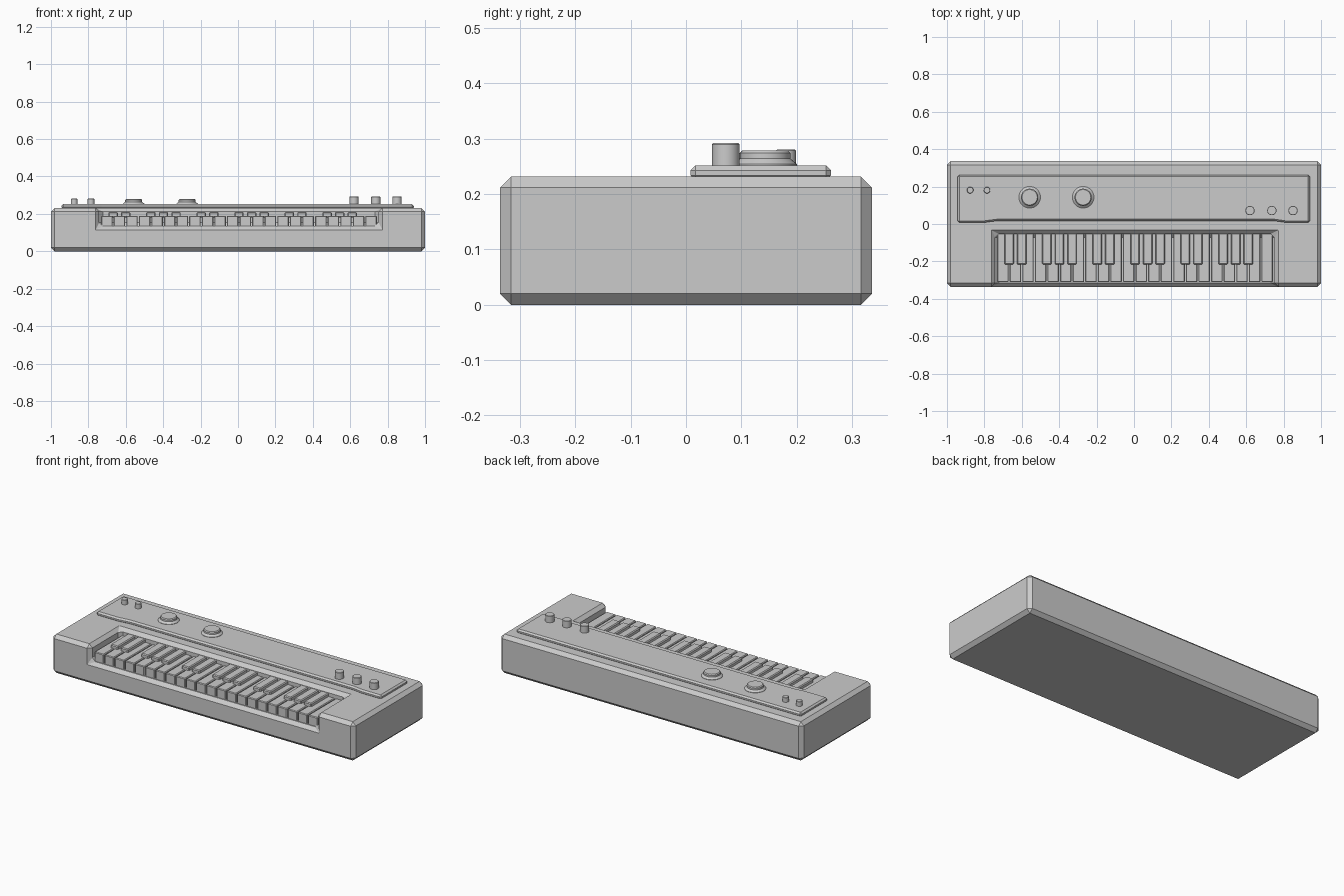
import bpy, bmesh, math

if "Cube" in bpy.data.objects:
    bpy.data.objects.remove(bpy.data.objects["Cube"])

def link(name, bm):
    bmesh.ops.recalc_face_normals(bm, faces=bm.faces)
    me = bpy.data.meshes.new(name)
    bm.to_mesh(me)
    bm.free()
    ob = bpy.data.objects.new(name, me)
    bpy.context.collection.objects.link(ob)
    return ob

def bevel(ob, width):
    m = ob.modifiers.new("bevel", 'BEVEL')
    m.width, m.segments = width, 1
    m.limit_method, m.angle_limit = 'ANGLE', math.radians(40)

def prism(name, outline, z0, z1, width=0):
    """Extrude a flat outline from z0 to z1."""
    bm = bmesh.new()
    f = bm.faces.new([bm.verts.new((x, y, z0)) for x, y in outline])
    r = bmesh.ops.extrude_face_region(bm, geom=[f])
    for v in r["geom"]:
        if isinstance(v, bmesh.types.BMVert):
            v.co.z = z1
    ob = link(name, bm)
    if width:
        bevel(ob, width)
    return ob

def box(name, x0, x1, y0, y1, z0, z1, width=0):
    return prism(name, [(x0, y0), (x1, y0), (x1, y1), (x0, y1)], z0, z1, width)

def turned(name, x, y, profile, n=24):
    """Lathe a closed (radius, z) profile around a vertical axis."""
    bm = bmesh.new()
    rings = [[bm.verts.new((x + r * math.cos(2 * math.pi * i / n),
                            y + r * math.sin(2 * math.pi * i / n), z)) for i in range(n)]
             for r, z in profile]
    for a, b in zip(rings, rings[1:]):
        for i in range(n):
            bm.faces.new((a[i], a[(i + 1) % n], b[(i + 1) % n], b[i]))
    bm.faces.new(rings[0])
    bm.faces.new(rings[-1])
    ob = link(name, bm)
    for p in ob.data.polygons:
        p.use_smooth = len(p.vertices) == 4
    ob.data.set_sharp_from_angle(angle=math.radians(25))
    return ob

# Case with keyboard recess
case = box("case", -1, 1, -0.336, 0.336, 0, 0.232)
cutter = box("recess_cutter", -0.742, 0.752, -0.5, -0.053, 0.135, 0.4)
cutter.hide_render = True
cutter.hide_set(True)
cut = case.modifiers.new("recess", 'BOOLEAN')
cut.operation, cut.object, cut.solver = 'DIFFERENCE', cutter, 'EXACT'
bevel(case, 0.02)

# Control panel, slightly set back above the keys
prism("control_panel", [(-0.943, 0.008), (-0.8, 0.008), (-0.73, 0.017), (0.75, 0.017),
                        (0.81, 0.008), (0.94, 0.008), (0.94, 0.262), (-0.943, 0.262)],
      0.225, 0.252, 0.009)

# White keys: three octaves plus one
start, pitch = -0.735, 0.0673
for i in range(22):
    x = start + i * pitch
    box(f"white_key_{i + 1}", x + 0.003, x + pitch - 0.003, -0.311, -0.046, 0.13, 0.19, 0.004)

# Black keys in groups of two and three
for octave in range(3):
    for k in (1, 2, 4, 5, 6):
        x = start + (octave * 7 + k) * pitch
        box(f"black_key_{octave + 1}_{k}", x - 0.025, x + 0.025, -0.217, -0.046, 0.18, 0.21, 0.005)

# Large dials
for i, x in enumerate((-0.558, -0.272)):
    turned(f"dial_{i + 1}", x, 0.143, [(0.058, 0.245), (0.058, 0.254), (0.046, 0.264),
                                       (0.046, 0.274), (0.041, 0.279)], 32)

# Small knobs on the left and right
for i, (x, y, r, top) in enumerate([(-0.876, 0.181, 0.0175, 0.281), (-0.786, 0.181, 0.0175, 0.281),
                                    (0.62, 0.072, 0.025, 0.292), (0.737, 0.072, 0.025, 0.292),
                                    (0.85, 0.072, 0.025, 0.292)]):
    turned(f"knob_{i + 1}", x, y, [(r, 0.245), (r, top - 0.002), (r - 0.002, top)])
